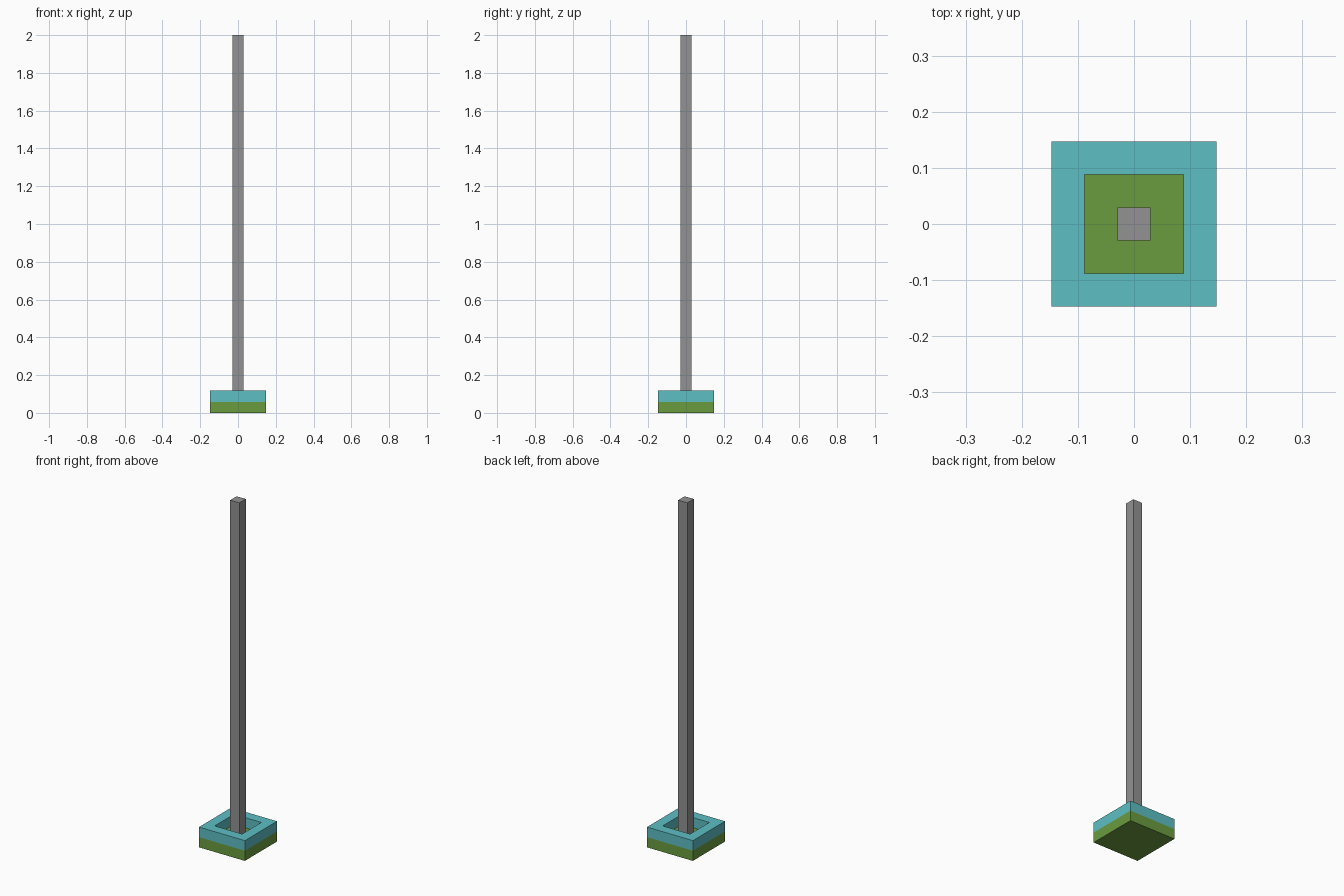
import bpy
import bmesh

cube = bpy.data.objects.get("Cube")
if cube:
    bpy.data.objects.remove(cube, do_unlink=True)

U = 2 / 34  # one module: pole width, slab height and rim height


def material(name, rgb):
    mat = bpy.data.materials.new(name)
    mat.use_nodes = True
    mat.diffuse_color = (*rgb, 1)
    mat.node_tree.nodes["Principled BSDF"].inputs["Base Color"].default_value = (*rgb, 1)
    return mat


def prism(name, mat, width, bottom, top, opening=0):
    """Square prism, optionally with a square opening through it."""
    bm = bmesh.new()
    bmesh.ops.create_grid(bm, x_segments=1, y_segments=1, size=width / 2)
    if opening:
        centre = bm.faces[:]
        bmesh.ops.inset_region(bm, faces=centre, thickness=(width - opening) / 2,
                               use_boundary=True, use_even_offset=True)
        bmesh.ops.delete(bm, geom=centre, context="FACES")
    bmesh.ops.translate(bm, verts=bm.verts, vec=(0, 0, bottom))
    solid = bmesh.ops.extrude_face_region(bm, geom=bm.faces[:], use_keep_orig=True)
    raised = [v for v in solid["geom"] if isinstance(v, bmesh.types.BMVert)]
    bmesh.ops.translate(bm, verts=raised, vec=(0, 0, top - bottom))
    bmesh.ops.recalc_face_normals(bm, faces=bm.faces)
    mesh = bpy.data.meshes.new(name)
    bm.to_mesh(mesh)
    bm.free()
    mesh.materials.append(mat)
    obj = bpy.data.objects.new(name, mesh)
    bpy.context.collection.objects.link(obj)
    return obj


green = material("moss green", (0.145, 0.332, 0.050))
teal = material("teal", (0.110, 0.520, 0.550))
grey = material("mid grey", (0.290, 0.290, 0.290))

# Base slab, raised rim around it, and the tall pole in the middle
prism("base_slab", green, 5 * U, 0, U)
prism("base_rim", teal, 5 * U, U, 2 * U, opening=3 * U)
prism("pole", grey, U, U, 2)
